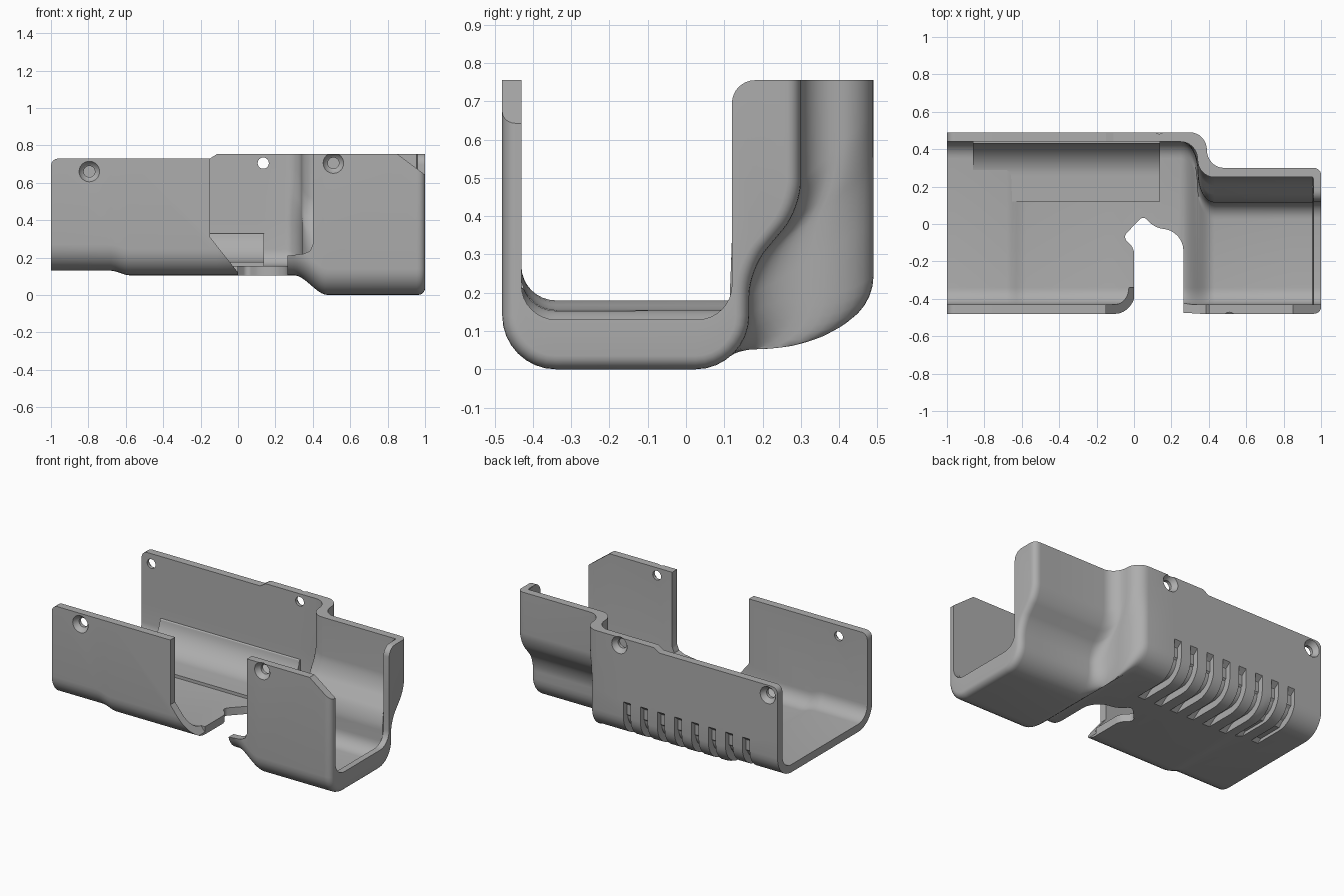
import bpy, bmesh, math
from mathutils import Vector

cube = bpy.data.objects.get("Cube")
if cube:
    bpy.data.objects.remove(cube)

grey = bpy.data.materials.new("plain grey")
grey.use_nodes = True
grey.diffuse_color = (0.42, 0.42, 0.42, 1)
grey.node_tree.nodes["Principled BSDF"].inputs["Base Color"].default_value = (0.42, 0.42, 0.42, 1)

WALL = 0.05


def make(name, bm):
    bmesh.ops.recalc_face_normals(bm, faces=bm.faces[:])
    mesh = bpy.data.meshes.new(name)
    bm.to_mesh(mesh)
    bm.free()
    obj = bpy.data.objects.new(name, mesh)
    bpy.context.collection.objects.link(obj)
    mesh.materials.append(grey)
    return obj


def rounded(points, dists, steps=8):
    """Open 2D path whose inner corners are rounded by the given distances."""
    p = [Vector(q) for q in points]
    path = [p[0]]
    for a, c, b, d in zip(p, p[1:], p[2:], dists):
        s, e = c + (a - c).normalized() * d, c + (b - c).normalized() * d
        h1, h2 = s.lerp(c, 0.55), e.lerp(c, 0.55)
        for i in range(steps + 1):
            t = i / steps
            u = 1 - t
            path.append(s * u**3 + h1 * 3 * u * u * t + h2 * 3 * u * t * t + e * t**3)
    return path + [p[-1]]


def prism(bm, points, to3d, lo, hi):
    """Extrude a closed 2D outline between two depths."""
    a = [bm.verts.new(to3d(u, v, lo)) for u, v in points]
    b = [bm.verts.new(to3d(u, v, hi)) for u, v in points]
    bm.faces.new(a)
    bm.faces.new(b)
    for i in range(len(a)):
        j = (i + 1) % len(a)
        bm.faces.new((a[i], a[j], b[j], b[i]))


def along_x(u, v, d): return (d, u, v)
def along_y(u, v, d): return (u, d, v)
def along_z(u, v, d): return (u, v, d)


def smooth(t):
    t = min(1, max(0, t))
    return t * t * (3 - 2 * t)


def floor_z(x):
    return 0.13 - 0.025 * smooth((x + 0.68) / 0.1)


def top_z(x):
    if x < -0.95:
        r = 0.04
        return 0.69 + math.sqrt(max(0, r * r - (-0.96 - x)**2)) if x < -0.96 else 0.73
    return 0.73 + 0.025 * min(1, max(0, (x + 0.15) / 0.04))


def section(x, f, g, inset):
    """Channel cross-section; f moves the back wall in, g drops the floor."""
    yf, zb = -0.48 + inset, floor_z(x) - 0.105 * smooth(g) + inset
    yl, yh = 0.49 - 0.325 * f - inset, 0.49 - 0.19 * f - inset
    z1, z2 = 0.45 - 0.19 * f + 0.4 * inset, 0.6 - 0.18 * f + 0.4 * inset
    front_top = top_z(x) - 0.75 * max(0, x - 0.85)
    d = 0.14 - inset
    return rounded([(yf, front_top), (yf, zb), (yl, zb), (yl, z1), (yh, z2), (yh, top_z(x))],
                   [d, d, 0.07, 0.07])


# Stations along the channel: outer and inner section at each
stations = []
for x in (-1, -0.996, -0.988, -0.975, -0.96, -0.68, -0.655, -0.63, -0.605, -0.58, -0.15, -0.11, 0.1):
    stations.append((x, section(x, 0, 0, 0), x, section(x, 0, 0, WALL)))
N = 8
for i in range(2 * N + 1):
    a = math.pi / 2 * (i if i <= N else i - N) / N
    if i <= N:
        g, f = math.sin(a) / 2, (1 - math.cos(a)) / 2
    else:
        g, f = 0.5 + (1 - math.cos(a)) / 2, 0.5 + math.sin(a) / 2
    x = 0.30 + 0.18 * g
    stations.append((x, section(x, f, g, 0), x - WALL, section(x, f, g, WALL)))
for x in (0.85, 0.955):
    stations.append((x, section(x, 1, 1, 0), x, section(x, 1, 1, WALL)))


# End lip that narrows the opening, with a rounded outer rim
def lip(x):
    front_top = top_z(x) - 0.75 * (x - 0.85)
    return rounded([(-0.43, front_top), (-0.43, 0.13), (0.12, 0.13), (0.12, 0.4),
                    (0.12, 0.755), (0.24, 0.755)], [0.09, 0.09, 0.07, 0.06])


for i in range(6):
    a = math.pi / 2 * i / 5
    xo, xi = 0.96 + 0.04 * math.sin(a), 0.96 + 0.04 * i / 5
    stations.append((xo, section(xo, 1, 1, 0.035 * (1 - math.cos(a))), xi, lip(xi)))

# Main shell: loft each closed ring to the next
bm = bmesh.new()
rings = []
for xo, outer, xi, inner in stations:
    ring = [bm.verts.new((xo, *p)) for p in outer]
    ring += [bm.verts.new((xi, *p)) for p in reversed(inner)]
    rings.append(ring)
for r, s in zip(rings, rings[1:]):
    for i in range(len(r)):
        j = (i + 1) % len(r)
        bm.faces.new((r[i], r[j], s[j], s[i]))
for ring in (rings[0], rings[-1]):
    n = len(ring)
    for i in range(n // 2 - 1):
        bm.faces.new((ring[i], ring[i + 1], ring[n - 2 - i], ring[n - 1 - i]))
shell = make("channel_shell", bm)

cutters = []

# Opening in the front wall
bm = bmesh.new()
prism(bm, [(-0.15, 0.9), (-0.15, 0.31), (0, 0.12), (0, -0.1), (0.265, -0.1), (0.265, 0.21),
           (0.35, 0.22), (0.385, 0.235), (0.40, 0.27), (0.40, 0.9)], along_y, -0.6, -0.34)
cutters.append(make("front_gap_cutter", bm))

# Opening in the floor
bm = bmesh.new()
outline = rounded([(0.001, -0.65), (0.001, -0.13), (-0.06, -0.07), (0.05, 0.045), (0.11, -0.02),
                   (0.264, -0.04), (0.264, -0.65)], [0.03, 0.03, 0.03, 0.04, 0.1], 6)
prism(bm, outline, along_z, -0.1, 0.215)
cutters.append(make("floor_gap_cutter", bm))

# Vent grooves wrapped round the lower back corner, and countersunk holes
bm = bmesh.new()
for i in range(8):
    x = 0.08 - 0.122 * i
    z = floor_z(x)
    c = 0.045
    inner = rounded([(0.49, 0.345), (0.49 - c, 0.31), (0.49 - c, z + c), (0.22, z + c), (0.16, z)],
                    [0.02, 0.095, 0.02])
    prism(bm, inner + [Vector((0.16, 0)), Vector((0.6, 0)), Vector((0.6, 0.345))],
          along_x, x - 0.026, x + 0.026)


def screw_hole(x, z, y, side):
    """Through hole that flares out on the outer side of the wall."""
    rows = [(-0.1, 0.03), (-0.03, 0.03), (-0.022, 0.042), (0, 0.055), (0.05, 0.055)]
    loops = []
    for depth, r in rows:
        loops.append([bm.verts.new((x + r * math.cos(k * math.tau / 24), y + side * depth,
                                    z + r * math.sin(k * math.tau / 24))) for k in range(24)])
    for a, b in zip(loops, loops[1:]):
        for k in range(24):
            m = (k + 1) % 24
            bm.faces.new((a[k], a[m], b[m], b[k]))
    bm.faces.new(loops[0])
    bm.faces.new(loops[-1])


for x, z, y, side in ((-0.795, 0.66, -0.48, -1), (0.51, 0.705, -0.48, -1),
                      (0.135, 0.705, 0.49, 1), (-0.93, 0.665, 0.49, 1)):
    screw_hole(x, z, y, side)
cutters.append(make("vent_and_hole_cutter", bm))

for cutter in cutters:
    cutter.hide_render = True
    mod = shell.modifiers.new("cut", 'BOOLEAN')
    mod.operation = 'DIFFERENCE'
    mod.solver = 'EXACT'
    mod.object = cutter
    bpy.context.view_layer.objects.active = shell
    bpy.ops.object.modifier_apply(modifier=mod.name)
    bpy.data.objects.remove(cutter)

# Concave pad inside the back corner, behind the vents
bm = bmesh.new()
curve = rounded([(0.455, 0.33), (0.43, 0.33), (0.40, 0.178), (0.12, 0.175)], [0.005, 0.14], 12)
prism(bm, curve + [Vector((0.12, 0.15)), Vector((0.35, 0.15)), Vector((0.455, 0.25))],
      along_x, -0.86, 0.14)
pad = make("vent_backing_pad", bm)

for obj in (shell, pad):
    bpy.ops.object.select_all(action='DESELECT')
    obj.select_set(True)
    bpy.context.view_layer.objects.active = obj
    bpy.ops.object.shade_smooth_by_angle(angle=math.radians(30))
